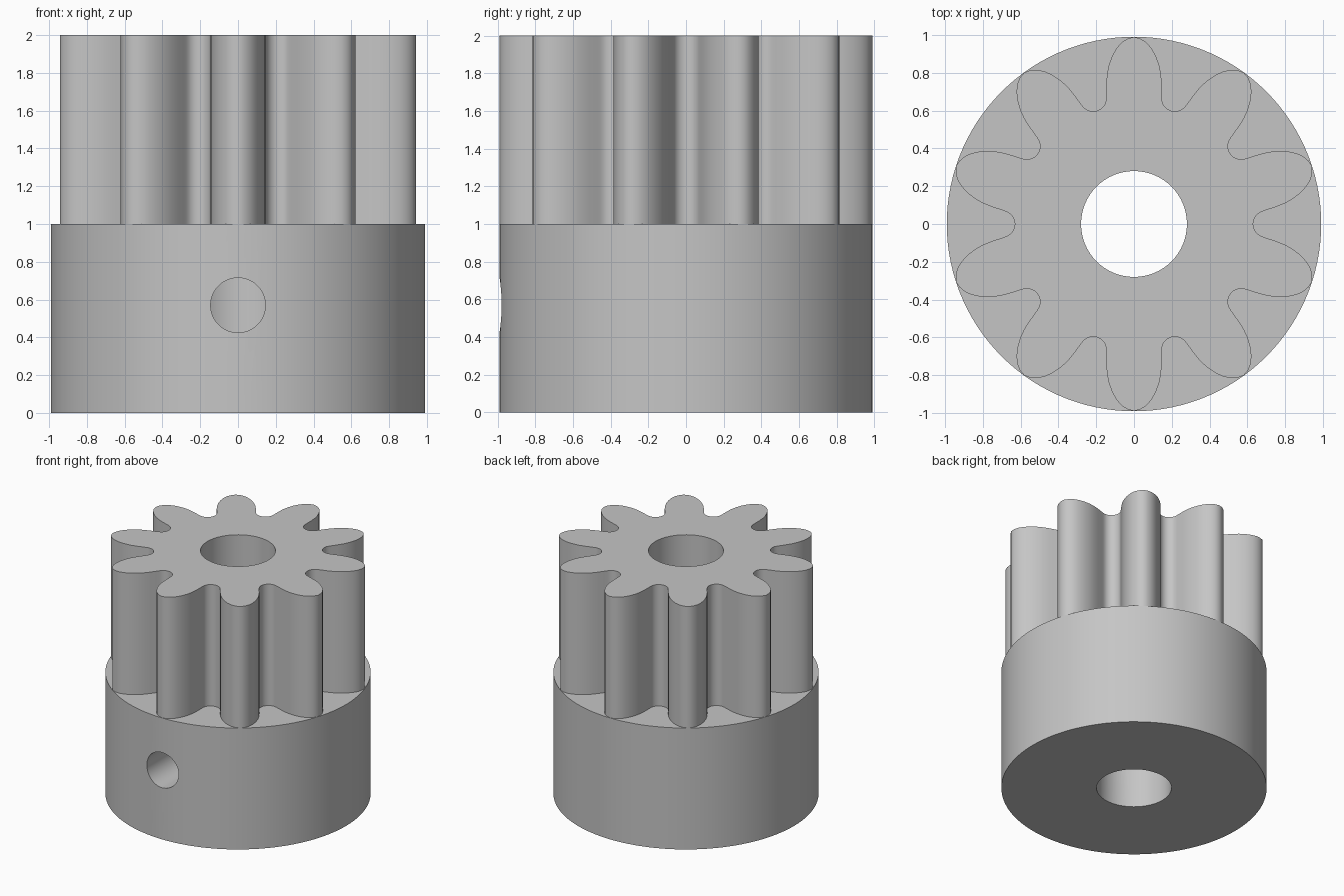
import bpy
import bmesh
from math import cos, sin, pi, radians
from mathutils import Matrix, Vector

old = bpy.data.objects.get("Cube")
if old:
    bpy.data.objects.remove(old, do_unlink=True)

TEETH = 10
RADIUS = 0.99
BORE = 0.28

steel = bpy.data.materials.new("grey steel")
steel.use_nodes = True
GREY = (0.56, 0.56, 0.56, 1)
steel.diffuse_color = GREY
steel.node_tree.nodes["Principled BSDF"].inputs["Base Color"].default_value = GREY


def prism(name, outline, z0, z1):
    """Extrude a closed 2D outline from z0 to z1."""
    bm = bmesh.new()
    face = bm.faces.new([bm.verts.new((p[0], p[1], z0)) for p in outline])
    ext = bmesh.ops.extrude_face_region(bm, geom=[face])
    top = [v for v in ext["geom"] if isinstance(v, bmesh.types.BMVert)]
    bmesh.ops.translate(bm, verts=top, vec=(0, 0, z1 - z0))
    bmesh.ops.recalc_face_normals(bm, faces=bm.faces)
    mesh = bpy.data.meshes.new(name)
    bm.to_mesh(mesh)
    bm.free()
    mesh.materials.append(steel)
    obj = bpy.data.objects.new(name, mesh)
    bpy.context.collection.objects.link(obj)
    return obj


def circle(radius, count):
    return [(radius * cos(2 * pi * i / count), radius * sin(2 * pi * i / count))
            for i in range(count)]


def tooth_outline():
    """Tooth along +x, mirrored flanks, then a rounded root to the next tooth."""
    flank = [(0.67 + 0.02, 0.146), (0.74, 0.146), (0.79, 0.143), (0.84, 0.133),
             (0.89, 0.115), (0.93, 0.092), (0.96, 0.066), (0.98, 0.034)]
    pts = [(x, -y) for x, y in flank] + [(0.989, 0)] + flank[::-1]
    pts = [Vector(p) for p in pts]
    root_turn = Matrix.Rotation(pi / TEETH, 2)
    for i in range(1, 12):
        a = -pi / 2 - pi * i / 12
        pts.append(root_turn @ Vector((0.70 + 0.07 * cos(a), 0.07 * sin(a))))
    return pts


# Toothed section, sunk into the hub so the union is clean
outline = []
for k in range(TEETH):
    turn = Matrix.Rotation(pi / 2 + 2 * pi * k / TEETH, 2)
    outline += [turn @ p for p in tooth_outline()]
teeth = prism("teeth", outline, 0.8, 2)

# Hub, centre bore and set screw hole
pinion = prism("pinion_gear", circle(RADIUS, 120), 0, 1)
bore = prism("bore_cutter", circle(BORE, 64), -0.2, 2.2)
screw = prism("screw_hole_cutter", circle(0.145, 48), 0, 1.2)
screw.rotation_euler.x = radians(90)
screw.location.z = 0.57

helpers = [(teeth, "UNION"), (bore, "DIFFERENCE"), (screw, "DIFFERENCE")]
for helper, operation in helpers:
    helper.hide_render = True
    mod = pinion.modifiers.new(helper.name, "BOOLEAN")
    mod.object = helper
    mod.operation = operation
    mod.solver = "EXACT"

# Bake the booleans and drop the helpers
bpy.context.view_layer.update()
graph = bpy.context.evaluated_depsgraph_get()
result = bpy.data.meshes.new_from_object(pinion.evaluated_get(graph))
pinion.modifiers.clear()
pinion.data = result
for helper, operation in helpers:
    bpy.data.objects.remove(helper, do_unlink=True)

# Smooth walls with crisp rims
bpy.ops.object.select_all(action="DESELECT")
pinion.select_set(True)
bpy.context.view_layer.objects.active = pinion
bpy.ops.object.shade_smooth_by_angle(angle=radians(30))
